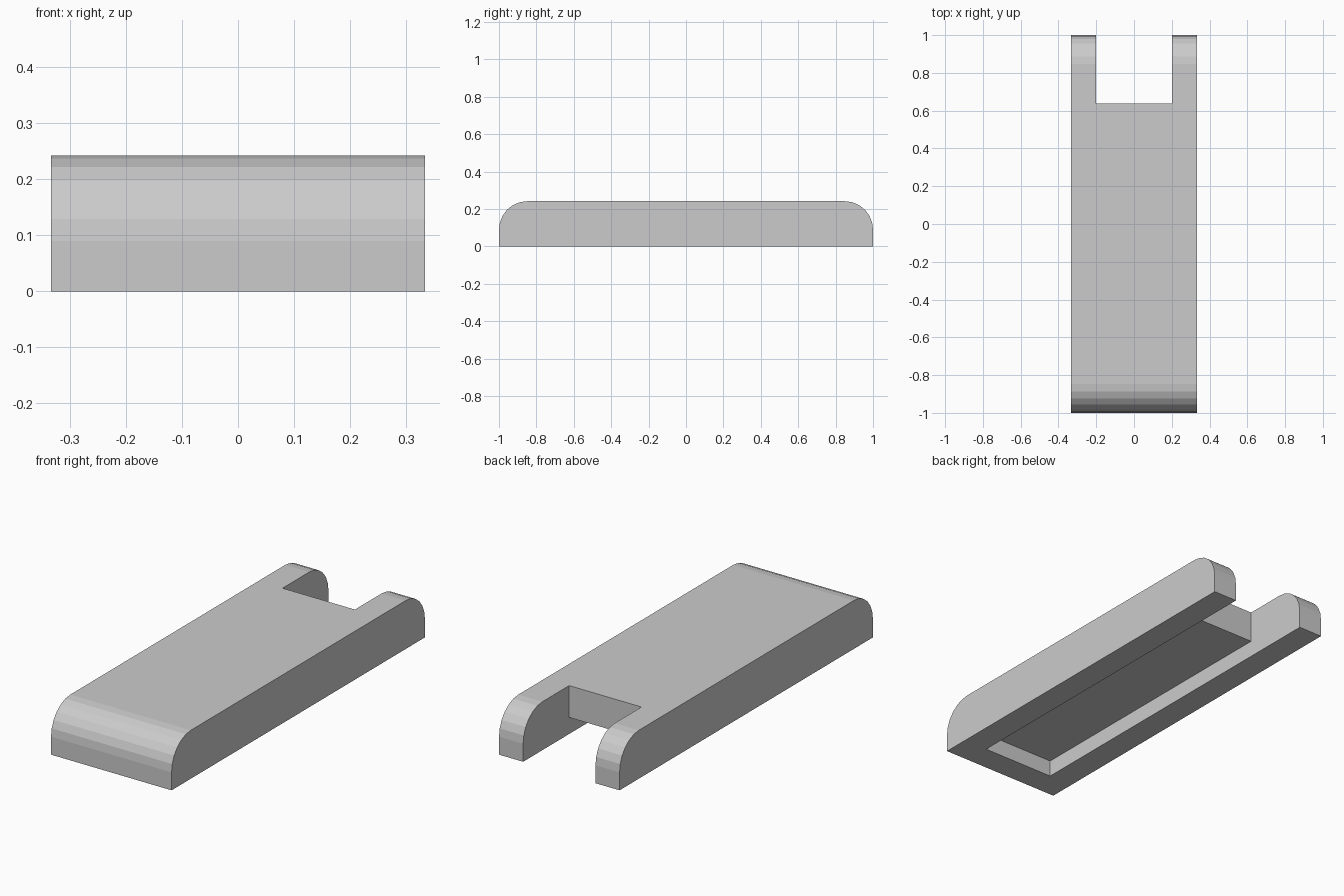
import bpy, bmesh, math

if "Cube" in bpy.data.objects:
    bpy.data.objects.remove(bpy.data.objects["Cube"])

HALF_W, HEIGHT, RADIUS = 0.333, 0.242, 0.152
SLOT_HALF_W, WALL_Y, NOTCH_Y, SLOT_TOP = 0.2, -0.865, 0.637, 0.083


def prism(name, profile, half_width):
    """Extrude a (y, z) side profile across x, centred on x = 0."""
    bm = bmesh.new()
    face = bm.faces.new([bm.verts.new((-half_width, y, z)) for y, z in profile])
    moved = bmesh.ops.extrude_face_region(bm, geom=[face])["geom"]
    verts = [g for g in moved if isinstance(g, bmesh.types.BMVert)]
    bmesh.ops.translate(bm, verts=verts, vec=(2 * half_width, 0, 0))
    bmesh.ops.recalc_face_normals(bm, faces=bm.faces)
    mesh = bpy.data.meshes.new(name)
    bm.to_mesh(mesh)
    bm.free()
    obj = bpy.data.objects.new(name, mesh)
    bpy.context.collection.objects.link(obj)
    return obj


grey = bpy.data.materials.new("plain grey")
grey.diffuse_color = (0.6, 0.6, 0.6, 1)
grey.use_nodes = True
grey.node_tree.nodes["Principled BSDF"].inputs["Base Color"].default_value = grey.diffuse_color

# Slab with both upper ends rounded in six flat facets
arc = [(1 - RADIUS + RADIUS * math.cos(a), HEIGHT - RADIUS + RADIUS * math.sin(a))
       for a in (math.radians(15 * i) for i in range(7))]
profile = [(-1, 0), (1, 0)] + arc + [(-y, z) for y, z in reversed(arc)]
body = prism("slotted_body", profile, HALF_W)
body.data.materials.append(grey)

# Stepped cutter: channel underneath, opening into a full-height rear notch
cutter = prism("slot_cutter", [(WALL_Y, -0.1), (1.1, -0.1), (1.1, 0.4),
                               (NOTCH_Y, 0.4), (NOTCH_Y, SLOT_TOP),
                               (WALL_Y, SLOT_TOP)], SLOT_HALF_W)
cutter.data.materials.append(grey)
cutter.hide_render = True

cut = body.modifiers.new("slot", 'BOOLEAN')
cut.operation = 'DIFFERENCE'
cut.solver = 'EXACT'
cut.object = cutter
bpy.context.view_layer.objects.active = body
bpy.ops.object.modifier_apply(modifier=cut.name)
bpy.data.objects.remove(cutter)
